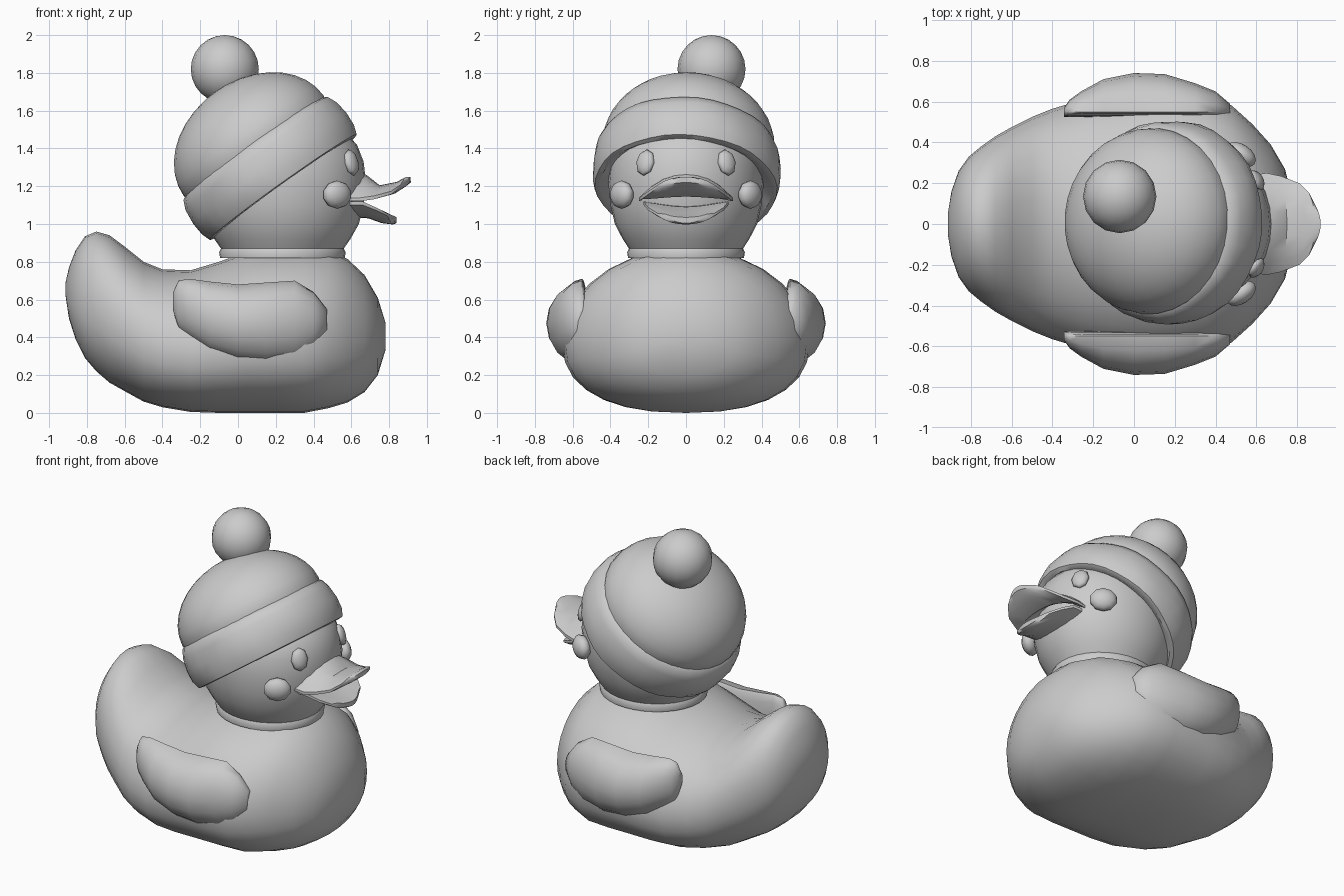
import bpy, bmesh, math
from mathutils import Vector, Matrix

if "Cube" in bpy.data.objects:
    bpy.data.objects.remove(bpy.data.objects["Cube"])

grey = bpy.data.materials.new("plain_grey")
grey.diffuse_color = (0.6, 0.6, 0.6, 1)
grey.use_nodes = True
grey.node_tree.nodes["Principled BSDF"].inputs["Base Color"].default_value = grey.diffuse_color


def finish(name, bm, angle=45):
    bmesh.ops.recalc_face_normals(bm, faces=bm.faces)
    me = bpy.data.meshes.new(name)
    bm.to_mesh(me)
    bm.free()
    me.materials.append(grey)
    ob = bpy.data.objects.new(name, me)
    bpy.context.collection.objects.link(ob)
    bpy.ops.object.select_all(action='DESELECT')
    ob.select_set(True)
    bpy.context.view_layer.objects.active = ob
    bpy.ops.object.shade_smooth_by_angle(angle=math.radians(angle))
    return ob


def loft(name, rings, angle=45):
    """Skin a list of closed rings and cap both ends."""
    bm = bmesh.new()
    vs = [[bm.verts.new(p) for p in r] for r in rings]
    n = len(rings[0])
    for a, b in zip(vs, vs[1:]):
        for i in range(n):
            j = (i + 1) % n
            bm.faces.new((a[i], a[j], b[j], b[i]))
    bm.faces.new(vs[0])
    bm.faces.new(vs[-1])
    return finish(name, bm, angle)


def lathe(name, profile, matrix, n=32, wobble=0.0):
    """Spin (radius, height) points round the local z axis."""
    rings = []
    for k, (r, h) in enumerate(profile):
        ring = []
        for i in range(n):
            a = 2 * math.pi * i / n
            rr = r + wobble * math.sin(5 * a + k) * math.cos(3 * a)
            ring.append(matrix @ Vector((rr * math.cos(a), rr * math.sin(a), h)))
        rings.append(ring)
    return loft(name, rings)


def ball(name, centre, radii, direction=(0, 0, 1), u=16, v=10):
    bm = bmesh.new()
    rot = Vector(direction).to_track_quat('Z', 'Y').to_matrix().to_4x4()
    m = Matrix.Translation(centre) @ rot @ Matrix.Diagonal((*radii, 1))
    bmesh.ops.create_uvsphere(bm, u_segments=u, v_segments=v, radius=1, matrix=m)
    return finish(name, bm, 60)


def spow(c, e):
    return math.copysign(abs(c) ** e, c)


# Body with upturned tail: x, bottom, top, half width
body = [(-.913, .62, .69, .05), (-.895, .5, .77, .16), (-.86, .39, .86, .26),
        (-.81, .29, .935, .33), (-.75, .22, .96, .38), (-.68, .16, .94, .43),
        (-.6, .115, .88, .475), (-.5, .06, .80, .525), (-.4, .03, .76, .565),
        (-.25, .005, .755, .61), (-.1, 0, .80, .635), (.05, 0, .855, .65),
        (.2, 0, .87, .655), (.35, 0, .87, .64), (.48, .025, .86, .58),
        (.58, .055, .815, .49), (.67, .11, .73, .39), (.74, .2, .61, .27),
        (.78, .33, .48, .11)]
rings = []
for x, zb, zt, w in body:
    zm = zb + (zt - zb) * .43
    ring = []
    for i in range(28):
        a = 2 * math.pi * i / 28
        c, s = math.cos(a), math.sin(a)
        e = 1.0 if s > 0 else 0.85
        ring.append((x, w * spow(c, e), zm + ((zt - zm) if s > 0 else (zm - zb)) * spow(s, e)))
    rings.append(ring)
loft("body", rings, 60)

# Wings: x, bottom, top, outer reach
wing = [(-.343, .54, .64, .57), (-.315, .45, .70, .61), (-.26, .40, .71, .65),
        (-.15, .32, .695, .71), (0, .27, .68, .74), (.15, .255, .69, .735),
        (.3, .27, .70, .69), (.4, .33, .64, .65), (.47, .42, .55, .59)]
for side, label in ((-1, "right"), (1, "left")):
    rings = []
    for x, zb, zt, yo in wing:
        ring = []
        for i in range(16):
            a = 2 * math.pi * i / 16
            c, s = math.cos(a), math.sin(a)
            y = .55 + c * ((yo - .55) if c > 0 else .025)
            ring.append((x, side * y, (zb + zt) / 2 + (zt - zb) / 2 * s))
        rings.append(ring)
    loft(label + "_wing", rings, 60)

# Head
head = [(.33, .82), (.335, .85), (.325, .87), (.36, .92), (.405, 1.0), (.43, 1.1),
        (.443, 1.22), (.43, 1.33), (.395, 1.42), (.3, 1.52), (.05, 1.6)]
lathe("head", head, Matrix.Translation((.235, 0, 0)) @ Matrix.Diagonal((1, .93, 1, 1)))

# Tilted knitted hat: cap, rolled brim and bobble
axis = Vector((-.58, .05, .81)).normalized()
hat = Matrix.Translation((.24, 0, 1.195)) @ axis.to_track_quat('Z', 'Y').to_matrix().to_4x4()
cap = [(.44, .2)]
for i in range(10):
    t = math.pi / 2 * i / 9
    cap.append((max(.457 * math.cos(t), .01), .27 + .35 * math.sin(t)))
lathe("hat_cap", cap, hat)
brim = [(.40, .03), (.45, -.005), (.48, .0), (.497, .05), (.502, .12),
        (.492, .2), (.47, .25), (.45, .262), (.42, .25)]
lathe("hat_brim", brim, hat, 36, .006)
ball("bobble", (-.07, .135, 1.82), (.18, .18, .18), u=16, v=12)

# Cheeks and eyes
for side, label in ((-1, "right"), (1, "left")):
    ball(label + "_cheek", (.525, side * .34, 1.155), (.085, .075, .05),
         (.55, side * .8, 0), 10, 8)
    ball(label + "_eye", (.60, side * .215, 1.325), (.055, .072, .03),
         (.8, side * .5, .25), 8, 6)


def bill(name, stations):
    """Curved plate: x, half width, edge height, middle height, thickness."""
    rings = []
    for x, w, ze, zc, th in stations:
        top, low = [], []
        for i in range(9):
            t = -1 + i / 4
            z = ze + (zc - ze) * (1 - t * t)
            h = th * (1 - .7 * abs(t) ** 3) / 2
            top.append((x - .03 * t * t, w * t, z + h))
            low.append((x - .03 * t * t, w * t, z - h))
        rings.append(top + low[::-1])
    return loft(name, rings, 40)


# Open bill
bill("upper_bill", [(.56, .23, 1.13, 1.27, .05), (.68, .25, 1.13, 1.23, .06),
                    (.75, .235, 1.14, 1.175, .06), (.84, .20, 1.165, 1.195, .055),
                    (.89, .15, 1.20, 1.225, .05), (.915, .10, 1.215, 1.235, .03)])
bill("lower_bill", [(.56, .22, 1.11, 1.07, .06), (.69, .225, 1.11, 1.06, .06),
                    (.76, .20, 1.08, 1.03, .05), (.82, .15, 1.05, 1.02, .045),
                    (.84, .10, 1.04, 1.02, .03)])
